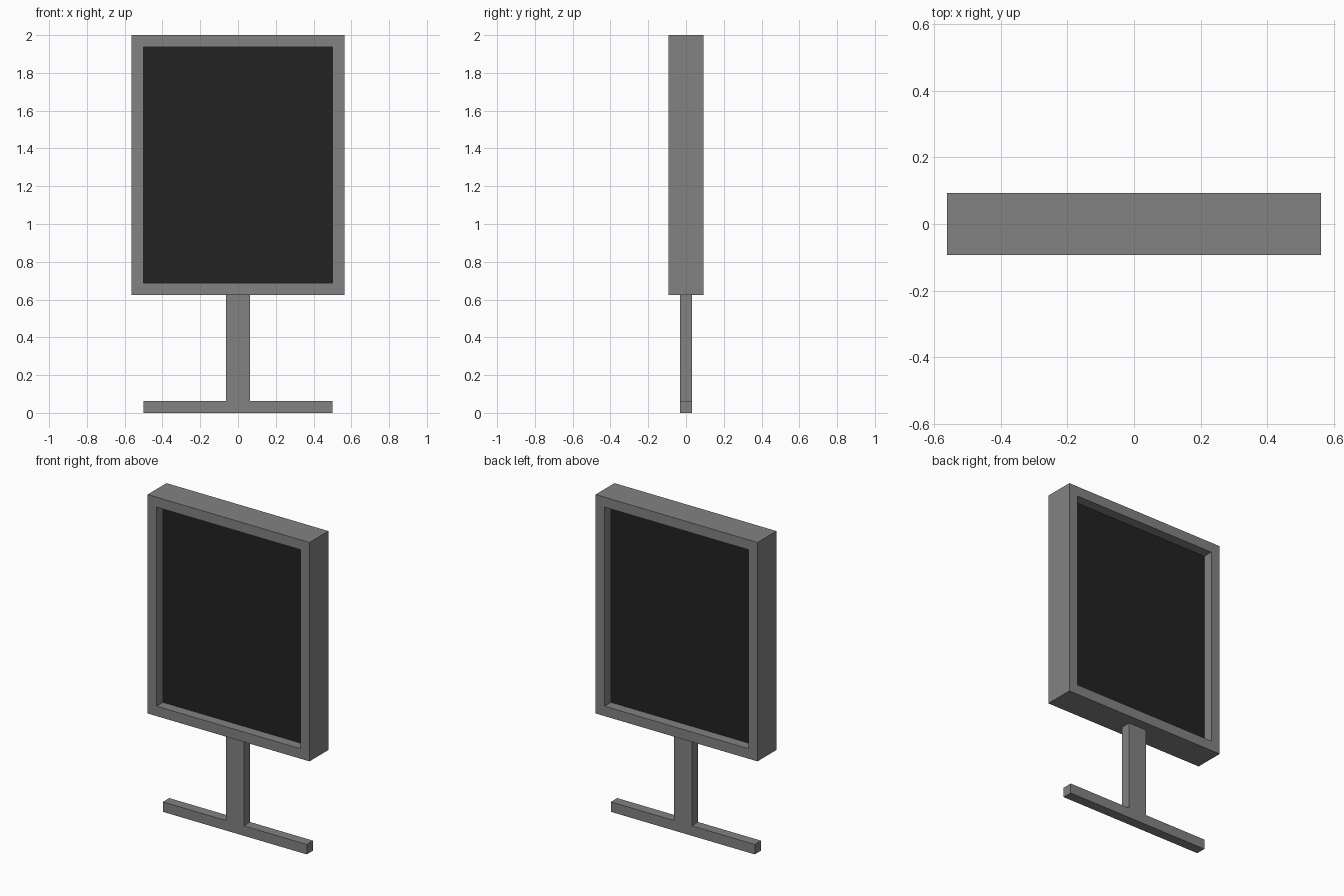
import bpy
import bmesh

cube = bpy.data.objects.get("Cube")
if cube:
    bpy.data.objects.remove(cube, do_unlink=True)

U = 1 / 16  # base module for all sizes


def material(name, value):
    mat = bpy.data.materials.new(name)
    mat.use_nodes = True
    color = (value, value, value, 1)
    mat.diffuse_color = color
    bsdf = mat.node_tree.nodes["Principled BSDF"]
    bsdf.inputs["Base Color"].default_value = color
    bsdf.inputs["Roughness"].default_value = 0.8
    return mat


def add_object(name, bm, mat):
    bmesh.ops.recalc_face_normals(bm, faces=bm.faces)
    mesh = bpy.data.meshes.new(name)
    bm.to_mesh(mesh)
    bm.free()
    mesh.materials.append(mat)
    obj = bpy.data.objects.new(name, mesh)
    bpy.context.collection.objects.link(obj)
    return obj


def prism(points, half_depth):
    """Extrude an XZ outline symmetrically along y."""
    bm = bmesh.new()
    face = bm.faces.new([bm.verts.new((x, -half_depth, z)) for x, z in points])
    moved = bmesh.ops.extrude_face_region(bm, geom=[face])["geom"]
    verts = [v for v in moved if isinstance(v, bmesh.types.BMVert)]
    bmesh.ops.translate(bm, verts=verts, vec=(0, 2 * half_depth, 0))
    return bm


def rectangle(half_width, bottom, top):
    return [(-half_width, bottom), (half_width, bottom),
            (half_width, top), (-half_width, top)]


grey = material("grey metal", 0.225)
black = material("black panel", 0.016)

# Frame: open in the middle, both sides
bm = prism(rectangle(9 * U, 10 * U, 2), 1.5 * U)
bm.normal_update()
sides = [f for f in bm.faces if abs(f.normal.y) > 0.9]
bmesh.ops.inset_individual(bm, faces=sides, thickness=U, use_even_offset=True)
rims = [e for f in sides for e in f.edges]
bmesh.ops.delete(bm, geom=sides, context="FACES_ONLY")
bmesh.ops.bridge_loops(bm, edges=rims)
add_object("frame", bm, grey)

# Dark panel recessed from the front and back of the frame
add_object("panel", prism(rectangle(8 * U, 11 * U, 31 * U), U / 2), black)

# Stand: post and foot bar in one inverted T
half = [(8 * U, 0), (8 * U, U), (U, U), (U, 10 * U)]
outline = half + [(-x, z) for x, z in reversed(half)]
add_object("stand", prism(outline, U / 2), grey)
